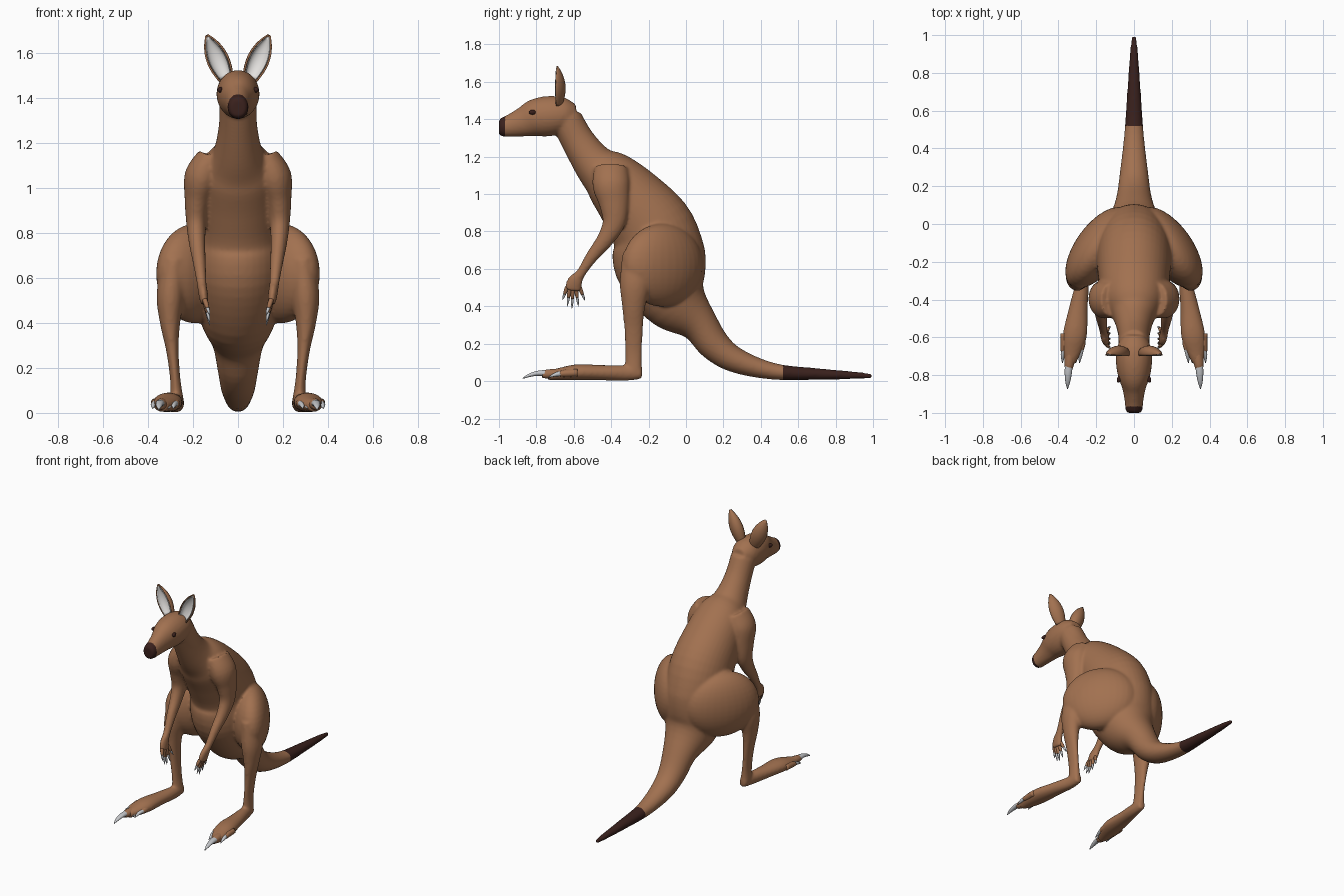
import bpy, bmesh, math
from mathutils import Vector, Matrix

if "Cube" in bpy.data.objects:
    bpy.data.objects.remove(bpy.data.objects["Cube"])


def material(name, rgb):
    m = bpy.data.materials.new(name)
    m.diffuse_color = (*rgb, 1)
    m.use_nodes = True
    m.node_tree.nodes["Principled BSDF"].inputs["Base Color"].default_value = m.diffuse_color
    return m


FUR = material("brown_fur", (0.36, 0.165, 0.08))
DARK = material("dark_brown", (0.042, 0.015, 0.012))
CLAW = material("grey_claw", (0.55, 0.56, 0.58))
PALE = material("pale_inner_ear", (0.80, 0.78, 0.76))


def spline(pts, steps):
    """Catmull-Rom through points of any dimension."""
    out = []
    n = len(pts)
    for i in range(n - 1):
        a, b, c, d = pts[max(i - 1, 0)], pts[i], pts[i + 1], pts[min(i + 2, n - 1)]
        for k in range(steps):
            t = k / steps
            out.append([0.5 * (2 * q + (r - p) * t + (2 * p - 5 * q + 4 * r - s) * t * t
                               + (3 * q - p - 3 * r + s) * t ** 3)
                        for p, q, r, s in zip(a, b, c, d)])
    out.append(list(pts[-1]))
    return out


def loft(bm, pts, side=1, sides=24, steps=5):
    """Tube of elliptical rings; each point is x, y, z, half width, half depth."""
    pts = spline(pts, steps)
    pos = [Vector((p[0] * side, p[1], p[2])) for p in pts]
    rings = []
    for i, p in enumerate(pts):
        t = (pos[min(i + 1, len(pos) - 1)] - pos[max(i - 1, 0)]).normalized()
        u = (Vector((1, 0, 0)) - t * t.x).normalized()
        v = t.cross(u)
        rings.append([bm.verts.new(pos[i] + u * math.cos(a) * p[3] + v * math.sin(a) * p[4])
                      for a in (2 * math.pi * k / sides for k in range(sides))])
    for r, s in zip(rings, rings[1:]):
        for k in range(sides):
            j = (k + 1) % sides
            bm.faces.new((r[k], r[j], s[j], s[k]))
    bm.faces.new(rings[0][::-1])
    bm.faces.new(rings[-1])


def ellipsoid(bm, centre, radii, turn=0):
    mat = Matrix.Translation(centre) @ Matrix.Rotation(turn, 4, 'Z') @ Matrix.Diagonal((*radii, 1))
    bmesh.ops.create_uvsphere(bm, u_segments=32, v_segments=20, radius=1, matrix=mat)


def finish(bm, name, mats):
    bmesh.ops.recalc_face_normals(bm, faces=bm.faces)
    me = bpy.data.meshes.new(name)
    bm.to_mesh(me)
    bm.free()
    for m in mats:
        me.materials.append(m)
    for f in me.polygons:
        f.use_smooth = True
    ob = bpy.data.objects.new(name, me)
    bpy.context.collection.objects.link(ob)
    return ob


# Body: neck, torso and tail in one sweep
bm = bmesh.new()
spine = [(-.64, 1.40, .082, .085), (-.575, 1.28, .085, .09), (-.49, 1.16, .11, .112),
         (-.40, 1.08, .165, .155), (-.285, .955, .187, .192), (-.175, .80, .20, .228),
         (-.135, .625, .205, .247), (-.06, .44, .175, .185), (.065, .31, .115, .105),
         (.155, .19, .09, .085), (.27, .11, .075, .067), (.47, .052, .052, .044),
         (.70, .038, .036, .031), (.90, .031, .022, .020), (.995, .027, .012, .012)]
loft(bm, [(0, *p) for p in spine], sides=40)

# Head and muzzle
head = [(-.585, 1.43, .05, .05), (-.64, 1.425, .086, .09), (-.72, 1.418, .096, .107),
        (-.80, 1.408, .086, .102), (-.87, 1.385, .062, .080), (-.94, 1.365, .049, .061),
        (-.985, 1.356, .045, .05), (-1.0, 1.355, .034, .036)]
loft(bm, [(0, *p) for p in head])

arm = [(.12, -.40, 1.14, .06, .09), (.16, -.40, 1.05, .078, .10), (.18, -.385, .95, .058, .08),
       (.186, -.385, .85, .045, .062), (.182, -.43, .76, .037, .046), (.172, -.50, .67, .029, .034),
       (.162, -.56, .58, .022, .026), (.155, -.595, .53, .021, .042), (.148, -.605, .485, .018, .044)]
shin = [(.285, -.26, .68, .055, .08), (.30, -.272, .52, .062, .082), (.302, -.28, .40, .045, .062),
        (.292, -.28, .28, .028, .05), (.279, -.28, .15, .023, .045), (.272, -.28, .05, .032, .046)]
foot = [(.27, -.235, .042, .025, .03), (.275, -.32, .043, .036, .041), (.295, -.45, .045, .05, .041),
        (.312, -.58, .047, .064, .043), (.328, -.67, .038, .052, .034), (.34, -.74, .03, .026, .026)]
for s in (1, -1):
    # Thigh, shin, foot and arm
    ellipsoid(bm, (s * .188, -.125, .62), (.25, .122, .222), s * math.atan2(-.81, .58))
    loft(bm, shin, s)
    loft(bm, foot, s)
    loft(bm, arm, s)

# Fuse everything into one smooth skin
raw = finish(bm, "body", [])
rm = raw.modifiers.new("fuse", 'REMESH')
rm.mode = 'VOXEL'
rm.voxel_size = 0.009
sm = raw.modifiers.new("soften", 'SMOOTH')
sm.factor = 0.5
sm.iterations = 6
dg = bpy.context.evaluated_depsgraph_get()
skin = bpy.data.meshes.new_from_object(raw.evaluated_get(dg))
raw.modifiers.clear()
raw.data = skin
skin.materials.clear()
skin.materials.append(FUR)
skin.materials.append(DARK)
for f in skin.polygons:  # dark tail tip and nose
    f.use_smooth = True
    f.material_index = int(f.center.y > .52 or f.center.y < -.965)


def ear(s, name, mat, scale, lift, cup, thick):
    """Cupped leaf, open to the front."""
    b = bmesh.new()
    base, tip = Vector((s * .052, -.69, 1.485)), Vector((s * .138, -.69, 1.68))
    axis = tip - base
    across = Vector((axis.z, 0, -axis.x)).normalized()
    front = Vector((s * .2, -1, 0)).normalized()
    rows = []
    for i in range(15):
        t = i / 14
        w = scale * .046 * max(.04, math.sin(math.pi * (.2 + .8 * t ** 1.1))) ** .75
        c = base + axis * (t if scale == 1 else .04 + .92 * t)
        row = []
        for k in range(13):
            a = math.radians(-100 + 200 * k / 12)
            row.append(b.verts.new(c + across * w * math.sin(a)
                                   - front * w * cup * math.cos(a) + front * lift))
        rows.append(row)
    for r, q in zip(rows, rows[1:]):
        for k in range(12):
            b.faces.new((r[k], r[k + 1], q[k + 1], q[k]))
    ob = finish(b, name, [mat])
    so = ob.modifiers.new("thickness", 'SOLIDIFY')
    so.thickness = thick
    so.offset = 0


for s, word in ((1, "left"), (-1, "right")):
    ear(s, word + "_ear", FUR, 1, 0, .95, .007)
    ear(s, word + "_inner_ear", PALE, .84, .004, .8, .003)

    # Eye
    b = bmesh.new()
    ellipsoid(b, (s * .078, -.82, 1.437), (.012, .021, .013), s * .3)
    finish(b, word + "_eye", [DARK])

    # Fingers and their claws
    fingers, claws = bmesh.new(), bmesh.new()
    for root, end in ((-.635, (-.66, .435)), (-.62, (-.635, .40)), (-.605, (-.61, .388)),
                      (-.59, (-.575, .40)), (-.57, (-.54, .43))):
        a, e = Vector((.148, root, .505)), Vector((.125, *end))
        m = a.lerp(e, .55)
        loft(fingers, [(*a, .011, .011), (*a.lerp(e, .3), .011, .011), (*m, .008, .008)], s, 10, 3)
        loft(claws, [(*a.lerp(e, .5), .008, .008), (*a.lerp(e, .75), .0065, .0065),
                     (*e, .001, .001)], s, 10, 3)

    # Toes and their claws
    loft(fingers, [(.335, -.66, .04, .03, .028), (.343, -.74, .038, .026, .025),
                   (.346, -.77, .036, .018, .018)], s, 14, 3)
    loft(claws, [(.344, -.73, .04, .021, .02), (.348, -.79, .042, .019, .014),
                 (.351, -.84, .03, .012, .009), (.352, -.873, .014, .002, .002)], s, 14, 4)
    for x0, x1 in ((.278, .285), (.308, .305), (.368, .376)):
        loft(fingers, [(x0, -.58, .045, .02, .02), (x0, -.64, .042, .02, .02),
                       (x1, -.675, .038, .013, .013)], s, 12, 3)
        loft(claws, [(x0, -.65, .042, .015, .015), (x1, -.695, .036, .012, .011),
                     (x1 + .003, -.735, .02, .002, .002)], s, 12, 3)
    finish(fingers, word + "_fingers_and_toes", [FUR])
    finish(claws, word + "_claws", [CLAW])
